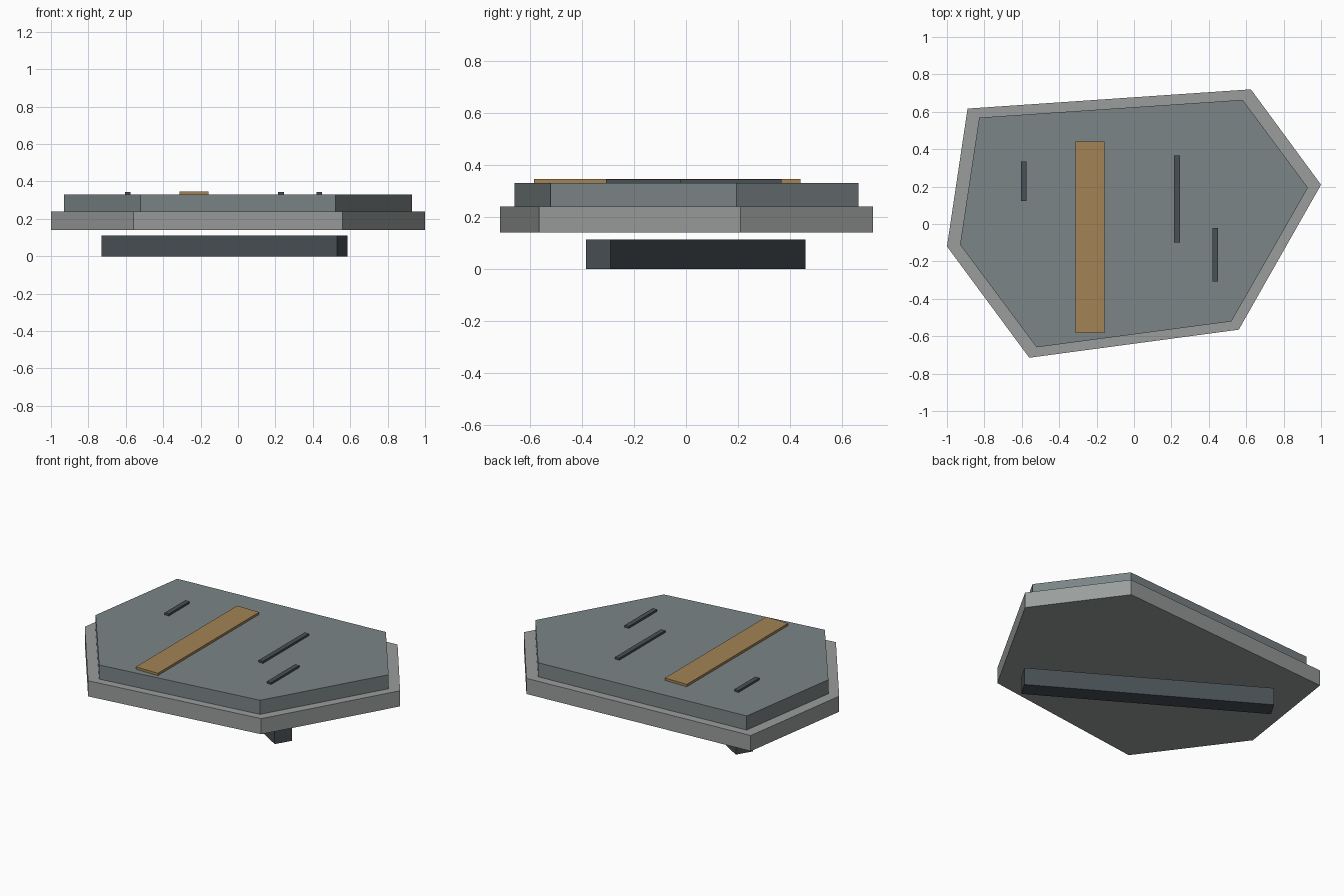
import bpy, bmesh, math
from mathutils import Matrix

if "Cube" in bpy.data.objects:
    bpy.data.objects.remove(bpy.data.objects["Cube"])


def material(name, rgb):
    m = bpy.data.materials.new(name)
    m.diffuse_color = (*rgb, 1)
    m.use_nodes = True
    m.node_tree.nodes["Principled BSDF"].inputs["Base Color"].default_value = m.diffuse_color
    return m


pale = material("pale_stone", (0.32, 0.34, 0.33))
slate = material("slate_stone", (0.20, 0.235, 0.24))
dark = material("dark_metal", (0.065, 0.08, 0.09))
tan = material("tan_inlay", (0.37, 0.23, 0.09))


def finish(name, bm, mat):
    me = bpy.data.meshes.new(name)
    bmesh.ops.recalc_face_normals(bm, faces=bm.faces)
    bm.to_mesh(me)
    bm.free()
    me.materials.append(mat)
    ob = bpy.data.objects.new(name, me)
    bpy.context.collection.objects.link(ob)
    return ob


def slab(name, outline, z0, z1, mat):
    bm = bmesh.new()
    face = bm.faces.new([bm.verts.new((x, y, z0)) for x, y in outline])
    ext = bmesh.ops.extrude_face_region(bm, geom=[face], use_keep_orig=True)
    for v in ext["geom"]:
        if isinstance(v, bmesh.types.BMVert):
            v.co.z = z1
    return finish(name, bm, mat)


def box(name, center, size, mat, angle=0):
    bm = bmesh.new()
    bmesh.ops.create_cube(bm, size=1, matrix=Matrix.Diagonal((*size, 1)))
    ob = finish(name, bm, mat)
    ob.location = center
    ob.rotation_euler.z = angle
    return ob


# Two stacked irregular six-sided slabs, the upper one inset
outline = [(-1, -0.12), (-0.56, -0.715), (0.56, -0.565),
           (1, 0.21), (0.625, 0.72), (-0.89, 0.617)]
slab("lower_slab", outline, 0.14, 0.24, pale)
slab("upper_slab", [(x * 0.93, y * 0.922) for x, y in outline], 0.24, 0.33, slate)

# Diagonal beam hanging just below the slabs
box("under_beam", (-0.0725, 0.0375, 0.056), (1.466, 0.11, 0.112), dark,
    math.atan2(-0.75, 1.26))

# Raised strip and thin grooves bars on the top
box("top_strip", (-0.236, -0.072, 0.3375), (0.155, 1.024, 0.015), tan)
for i, (x, y0, y1) in enumerate([(-0.59, 0.122, 0.333), (0.23, -0.098, 0.367),
                                 (0.435, -0.308, -0.022)]):
    box(f"crack_bar_{i + 1}", (x, (y0 + y1) / 2, 0.3365), (0.03, y1 - y0, 0.013), dark)
